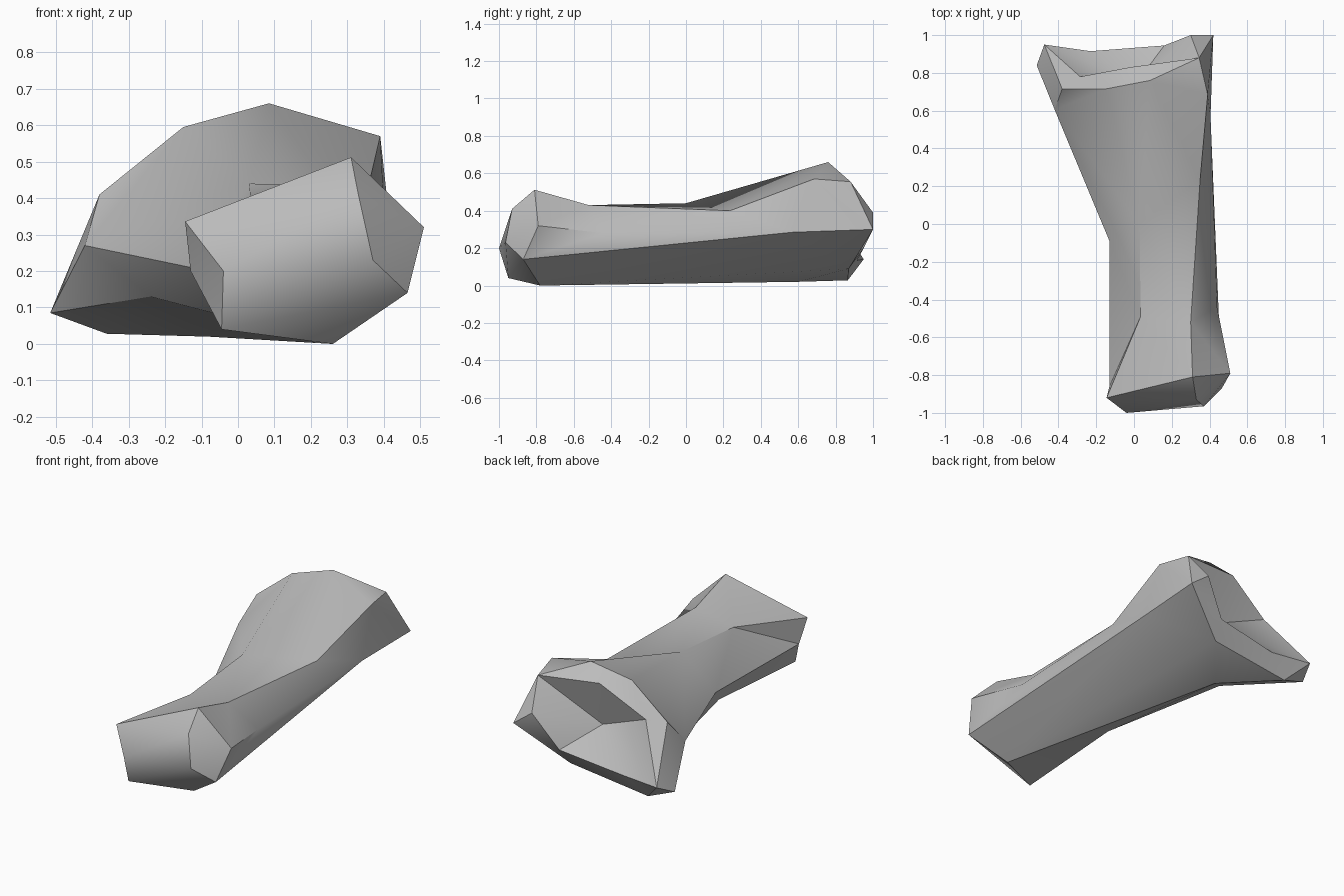
import bpy
import bmesh
import math
from mathutils import Vector

default = bpy.data.objects.get("Cube")
if default:
    bpy.data.objects.remove(default, do_unlink=True)

# Corner points of the bone, named by place
points = {
    # narrow knuckle, front cap
    "cap_left": (-.04, -1, .2), "cap_right": (.37, -.965, .23), "cap_top": (.33, -.93, .41),
    # narrow knuckle, widest ring
    "crown": (-.145, -.92, .336), "cheek": (-.13, -.86, .2), "chin": (-.045, -.95, .04),
    "heel": (.26, -.78, 0), "jaw": (.465, -.87, .14), "bulge": (.51, -.79, .32),
    "peak": (.31, -.81, .512),
    # shaft, narrow part
    "crest": (.035, -.49, .395), "waist": (-.13, -.09, .21), "belly": (-.03, -.26, .075),
    "dent": (.44, -.44, .28), "ridge": (.3, -.52, .43),
    # shaft, flaring part
    "saddle": (.03, 0, .44), "flare": (-.42, .605, .27), "hollow": (-.24, .45, .13),
    "keel": (-.08, .6, .02), "flank": (.405, .57, .285), "brow": (.35, .235, .4),
    # wide knuckle, outer rim
    "top": (.085, .76, .66), "slope": (-.15, .715, .595), "shoulder": (-.38, .715, .41),
    "tip": (-.515, .84, .085), "foot": (-.36, .865, .028), "under": (.14, .87, .09),
    "corner": (.42, 1, .3), "horn": (.39, .685, .57),
    # wide knuckle, inner rim and socket
    "lip_top": (-.02, .83, .585), "lip_left": (-.285, .78, .425), "lip_tip": (-.475, .95, .14),
    "lip_low": (-.23, .915, .135), "lip_under": (.16, .945, .19), "lip_corner": (.3, 1, .39),
    "lip_horn": (.345, .88, .555), "socket": (.015, .75, .305),
}

# Rings of nine columns along the bone; a repeated name pinches a column
rings = [
    "cap_left cap_left cap_left cap_left cap_right cap_right cap_right cap_top cap_top",
    "cap_left cap_left cap_left chin jaw jaw jaw bulge cap_top",
    "crown crown cheek chin heel heel jaw bulge peak",
    "crest crest waist belly heel heel jaw dent ridge",
    "saddle saddle flare hollow keel under flank brow brow",
    "top slope shoulder tip foot under corner horn horn",
    "lip_top lip_left lip_left lip_tip lip_low lip_under lip_corner lip_horn lip_horn",
    " ".join(["socket"] * 9),
]
rings = [r.split() for r in rings]

bm = bmesh.new()
verts = {name: bm.verts.new(Vector(p)) for name, p in points.items()}


def add_face(names):
    """Add a face unless pinching has reduced it to a line."""
    names = list(dict.fromkeys(names))
    if len(names) > 2:
        bm.faces.new([verts[n] for n in names])


def gap(a, b):
    return (verts[a].co - verts[b].co).length


def add_patch(a, b, c, d):
    """Split a four-cornered patch along its shorter diagonal."""
    if len({a, b, c, d}) < 4:
        add_face((a, b, c, d))
    elif gap(a, c) < gap(b, d):
        add_face((a, b, c))
        add_face((a, c, d))
    else:
        add_face((a, b, d))
        add_face((b, c, d))


# Skin the rings, then close the front cap
for near, far in zip(rings, rings[1:]):
    for i in range(len(near)):
        j = (i + 1) % len(near)
        add_patch(near[i], near[j], far[j], far[i])
add_face(rings[0])
bmesh.ops.recalc_face_normals(bm, faces=bm.faces[:])

mesh = bpy.data.meshes.new("bone")
bm.to_mesh(mesh)
bm.free()

# One plain grey over the whole bone
grey = bpy.data.materials.new("stone grey")
grey.use_nodes = True
color = (.5, .5, .5, 1)
grey.diffuse_color = color
grey.node_tree.nodes["Principled BSDF"].inputs["Base Color"].default_value = color
mesh.materials.append(grey)

bone = bpy.data.objects.new("bone", mesh)
bpy.context.collection.objects.link(bone)

# Soften the gentle bends and keep the hard corners crisp
bpy.ops.object.select_all(action="DESELECT")
bone.select_set(True)
bpy.context.view_layer.objects.active = bone
bpy.ops.object.shade_smooth_by_angle(angle=math.radians(35))
